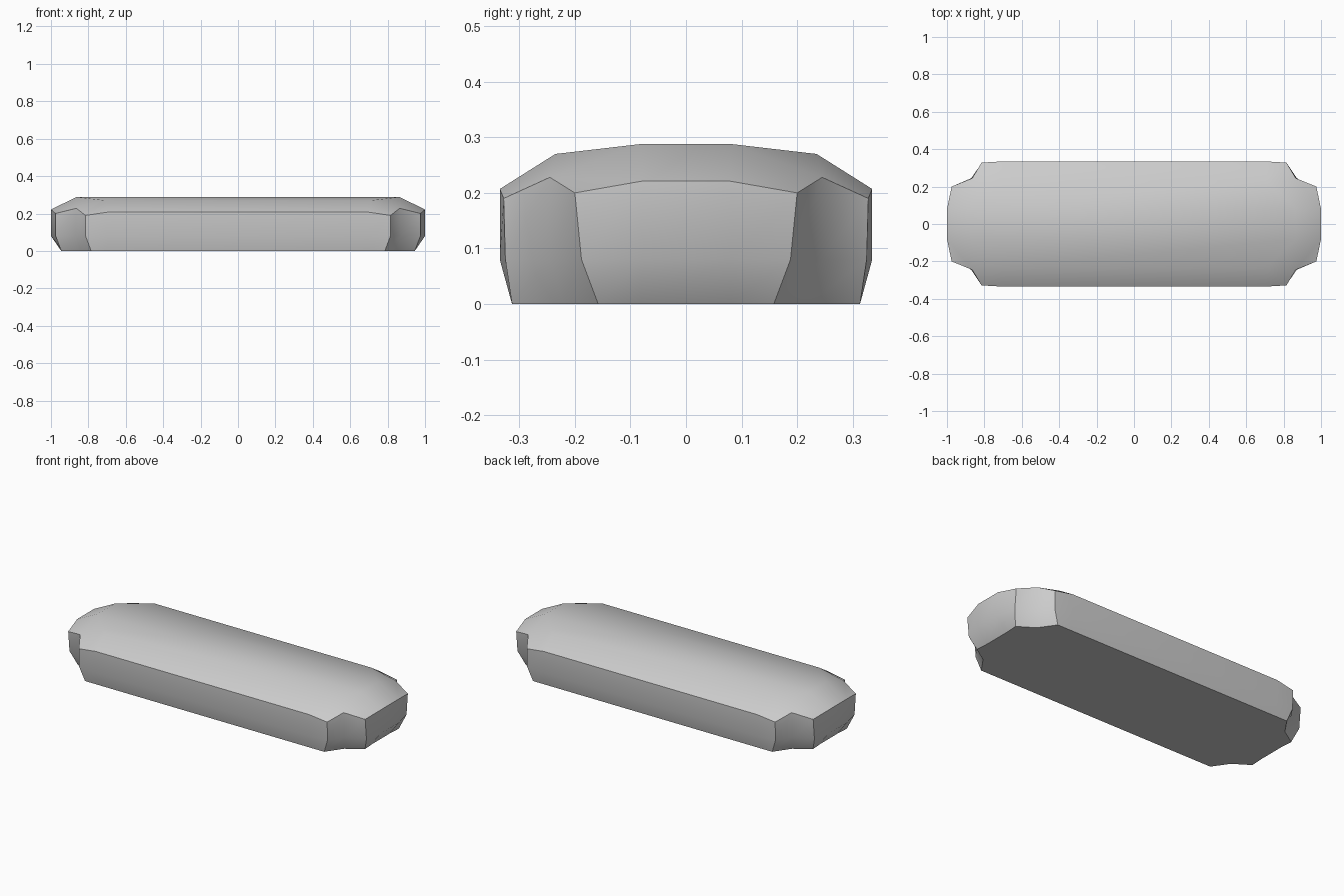
import bpy, bmesh, math

cube = bpy.data.objects.get("Cube")
if cube:
    bpy.data.objects.remove(cube, do_unlink=True)

# Material
grey = bpy.data.materials.new("plain_grey")
grey.use_nodes = True
colour = (0.6, 0.6, 0.6, 1)
grey.diffuse_color = colour
grey.node_tree.nodes["Principled BSDF"].inputs["Base Color"].default_value = colour

# One quarter of each outline, from the end round the notched corner to the side
BASE = [(.94, .08, 0), (.945, .158, 0), (.85, .22, 0), (.785, .313, 0), (.7, .313, 0)]
WAIST = [(1, .08, .08), (.975, .188, .08), (.87, .245, .08), (.815, .325, .08), (.7, .335, .08)]
SHOULDER = [(1, .08, .221), (.975, .2, .2), (.865, .245, .228), (.815, .328, .19), (.7, .335, .207)]
ROOF = [(.865, .08, .288), (.71, .235, .27)]

bm = bmesh.new()


def quarter(points, sx, sy):
    return [bm.verts.new((x * sx, y * sy, z)) for x, y, z in points]


def full_ring(quarters):
    """Join four mirrored quarters into one closed loop."""
    pp, np, nn, pn = quarters
    return pp + np[::-1] + nn + pn[::-1]


SIGNS = [(1, 1), (-1, 1), (-1, -1), (1, -1)]
base, waist, shoulder, roof = ([quarter(p, *s) for s in SIGNS]
                               for p in (BASE, WAIST, SHOULDER, ROOF))

# Walls and underside
rings = [full_ring(q) for q in (base, waist, shoulder)]
for low, high in zip(rings, rings[1:]):
    for i in range(len(low)):
        j = (i + 1) % len(low)
        bm.faces.new((low[i], low[j], high[j], high[i]))
bm.faces.new(rings[0][::-1])

# Roof corners
for (end, bevel, notch, cheek, side), (crown, hip) in zip(shoulder, roof):
    for tri in ((end, bevel, notch), (end, notch, crown), (crown, notch, hip),
                (notch, cheek, hip), (cheek, side, hip)):
        bm.faces.new(tri)

# Roof ends, long slopes and flat crown
for a, b in ((0, 3), (1, 2)):
    bm.faces.new((shoulder[a][0], roof[a][0], roof[b][0], shoulder[b][0]))
for a, b in ((0, 1), (2, 3)):
    bm.faces.new((shoulder[a][4], shoulder[b][4], roof[b][1], roof[a][1]))
    bm.faces.new((roof[a][1], roof[b][1], roof[b][0], roof[a][0]))
bm.faces.new([r[0] for r in roof])

bmesh.ops.recalc_face_normals(bm, faces=bm.faces)
mesh = bpy.data.meshes.new("rounded_block")
bm.to_mesh(mesh)
bm.free()
mesh.materials.append(grey)
block = bpy.data.objects.new("rounded_block", mesh)
bpy.context.collection.objects.link(block)

# Smooth shading with crisp shoulder and base edges
bpy.ops.object.select_all(action='DESELECT')
block.select_set(True)
bpy.context.view_layer.objects.active = block
bpy.ops.object.shade_smooth_by_angle(angle=math.radians(35))
